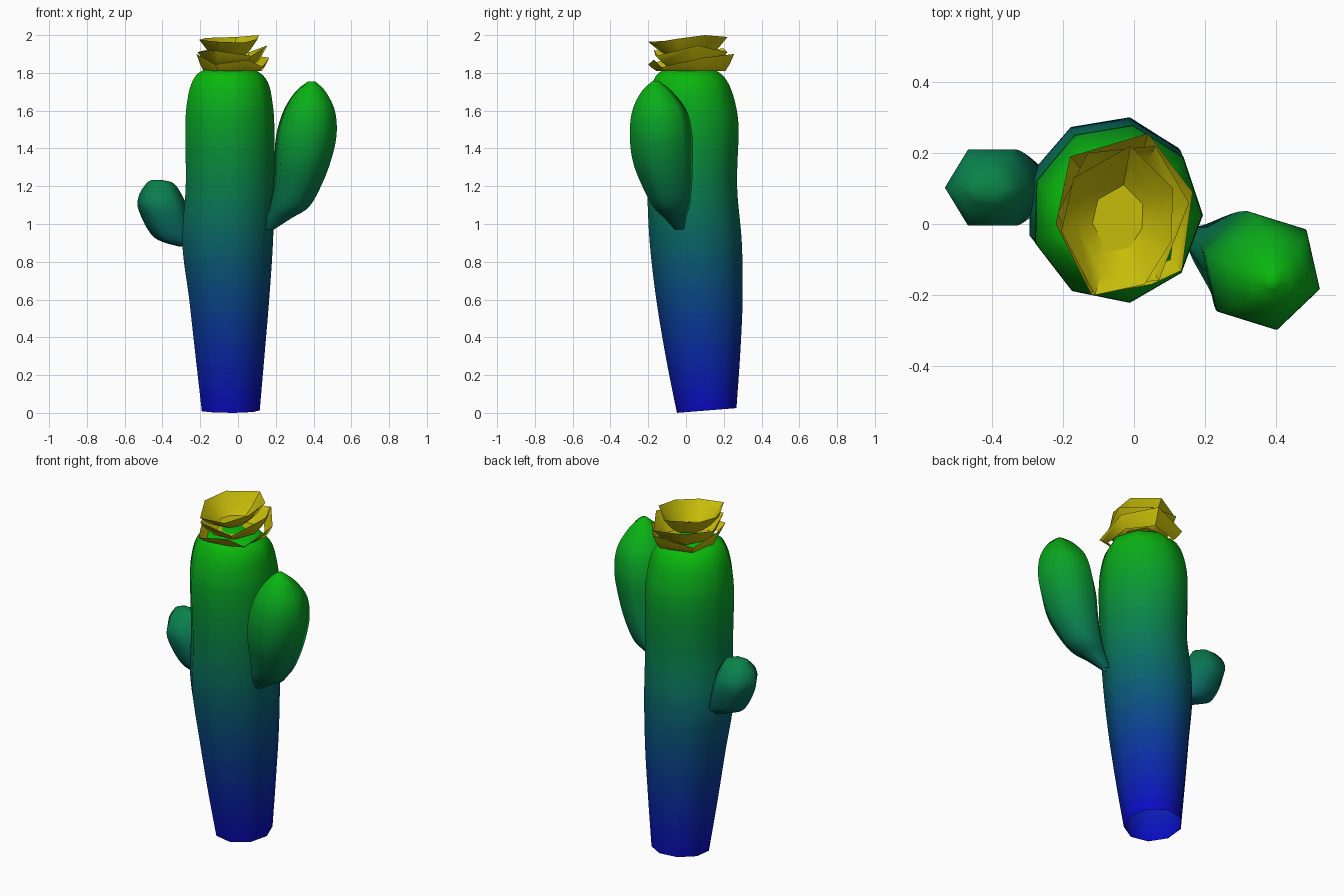
import bpy, bmesh, math

if "Cube" in bpy.data.objects:
    bpy.data.objects.remove(bpy.data.objects["Cube"])

BANDS = 60


def material(name, rgb):
    m = bpy.data.materials.new(name)
    m.diffuse_color = (*[c ** 2.2 for c in rgb], 1)
    m.use_nodes = True
    m.node_tree.nodes["Principled BSDF"].inputs["Base Color"].default_value = m.diffuse_color
    return m


# Blue-to-green height gradient, one material per band
gradient = [material(f"skin_{i}", (0.07, 0.07 + 0.65 * i / (BANDS - 1), 0.76 - 0.69 * i / (BANDS - 1)))
            for i in range(BANDS)]
yellow = material("petal_yellow", (0.77, 0.73, 0.07))


def catmull(a, b, c, d, t):
    return tuple(0.5 * (2 * q + (r - p) * t + (2 * p - 5 * q + 4 * r - s) * t * t
                        + (3 * q - p - 3 * r + s) * t ** 3) for p, q, r, s in zip(a, b, c, d))


def refine(rows, steps):
    out = []
    for i in range(len(rows) - 1):
        a, d = rows[max(i - 1, 0)], rows[min(i + 2, len(rows) - 1)]
        out += [catmull(a, rows[i], rows[i + 1], d, k / steps) for k in range(steps)]
    return out + [rows[-1]]


def finish(name, bm, mats, angle):
    me = bpy.data.meshes.new(name)
    for m in mats:
        me.materials.append(m)
    if len(mats) > 1:
        for f in bm.faces:
            t = f.calc_center_median().z / 1.8
            f.material_index = max(0, min(BANDS - 1, int(t * BANDS)))
    bm.to_mesh(me)
    bm.free()
    ob = bpy.data.objects.new(name, me)
    bpy.context.collection.objects.link(ob)
    bpy.ops.object.select_all(action='DESELECT')
    bpy.context.view_layer.objects.active = ob
    ob.select_set(True)
    bpy.ops.object.shade_smooth_by_angle(angle=math.radians(angle))
    return ob


def bridge(bm, rings):
    for lo, hi in zip(rings, rings[1:]):
        n = len(lo)
        for i in range(n):
            bm.faces.new((lo[i], lo[(i + 1) % n], hi[(i + 1) % n], hi[i]))


def stem(name, rows, sides, phase, steps=6, tilt=0):
    """Loft of rings, open below; every row is z, xmin, xmax, ymin, ymax."""
    bm = bmesh.new()
    rings = []
    for z, x0, x1, y0, y1 in refine(rows, steps):
        ring = []
        for i in range(sides):
            a = math.radians(phase) + math.tau * i / sides
            x = (x0 + x1) / 2 + (x1 - x0) / 2 * math.cos(a)
            y = (y0 + y1) / 2 + (y1 - y0) / 2 * math.sin(a)
            lift = tilt * (y + 0.05) * max(0, 1 - z / 0.3)
            ring.append(bm.verts.new((x, y, z + lift)))
        rings.append(ring)
    bridge(bm, rings)
    bm.faces.new(rings[-1])
    return finish(name, bm, gradient, 85)


# Main trunk
stem("trunk", [
    (0.00, -0.20, 0.115, -0.05, 0.27),
    (0.30, -0.235, 0.14, -0.11, 0.29),
    (0.60, -0.27, 0.165, -0.16, 0.304),
    (0.90, -0.308, 0.185, -0.195, 0.30),
    (1.20, -0.29, 0.193, -0.21, 0.275),
    (1.50, -0.292, 0.193, -0.225, 0.283),
    (1.64, -0.283, 0.183, -0.215, 0.265),
    (1.75, -0.255, 0.158, -0.18, 0.225),
    (1.81, -0.20, 0.10, -0.13, 0.165),
    (1.835, -0.08, 0.00, -0.01, 0.06)], 9, -1, 8, 0.08)

# Large raised arm
stem("large_arm", [
    (0.97, 0.14, 0.19, -0.06, -0.01),
    (1.03, 0.145, 0.285, -0.115, 0.00),
    (1.09, 0.16, 0.38, -0.175, 0.02),
    (1.20, 0.18, 0.445, -0.235, 0.035),
    (1.33, 0.185, 0.497, -0.285, 0.04),
    (1.47, 0.195, 0.529, -0.302, 0.038),
    (1.60, 0.235, 0.519, -0.288, 0.008),
    (1.70, 0.30, 0.468, -0.238, -0.07),
    (1.755, 0.37, 0.41, -0.18, -0.14)], 6, -17)

# Small side bud
stem("small_arm", [
    (0.88, -0.31, -0.22, 0.06, 0.14),
    (0.93, -0.445, -0.22, 0.02, 0.185),
    (1.07, -0.525, -0.26, -0.02, 0.225),
    (1.15, -0.525, -0.295, -0.005, 0.21),
    (1.215, -0.485, -0.34, 0.05, 0.155),
    (1.232, -0.46, -0.40, 0.08, 0.12)], 6, 0)


def petals(name, rim, centre, shrink, base_z, closed):
    """Ragged flaring bowl from its rim points down to a smaller base ring."""
    bm = bmesh.new()
    cx, cy = centre
    rings = []
    for k, lerp in ((shrink, 1.0), ((1 + shrink) / 2, 0.6), (1.0, 0.0)):
        rings.append([bm.verts.new((cx + (x - cx) * k, cy + (y - cy) * k, z + (base_z - z) * lerp))
                      for x, y, z in rim])
    bridge(bm, rings)
    if closed:
        bm.faces.new(rings[0])
    return finish(name, bm, [yellow], 50)


# Flower crown: three nested layers of petals
petals("outer_petals", [
    (0.165, 0.09, 1.88), (0.04, 0.255, 1.90), (-0.18, 0.19, 1.86), (-0.22, 0.00, 1.90),
    (-0.12, -0.20, 1.845), (0.05, -0.17, 1.87), (0.135, -0.13, 1.83)],
    (-0.03, 0.02), 0.8, 1.81, False)
petals("middle_petals", [
    (0.155, 0.06, 1.945), (0.06, 0.22, 1.91), (-0.13, 0.20, 1.93), (-0.215, 0.03, 1.91),
    (-0.13, -0.17, 1.92), (0.07, -0.16, 1.89)],
    (-0.03, 0.02), 0.6, 1.83, True)
petals("inner_petals", [
    (0.11, 0.10, 2.0), (-0.01, 0.22, 1.99), (-0.17, 0.13, 1.985), (-0.205, -0.02, 1.975),
    (-0.11, -0.20, 1.965), (0.03, -0.17, 1.96), (0.105, -0.05, 1.98)],
    (-0.045, 0.02), 0.45, 1.88, True)
